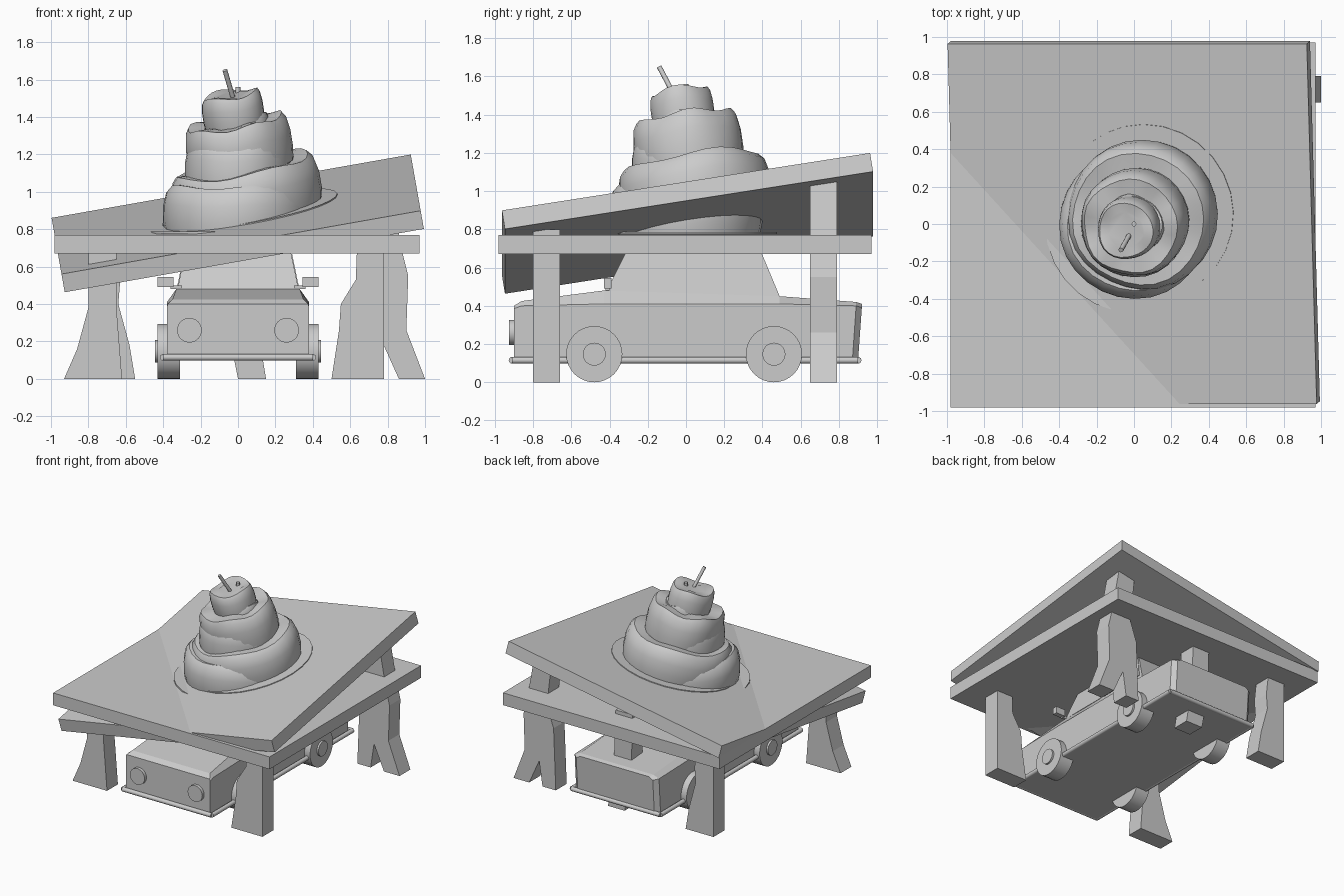
import bpy, bmesh, math
from mathutils import Matrix, Vector, Euler

if "Cube" in bpy.data.objects:
    bpy.data.objects.remove(bpy.data.objects["Cube"])


def make(name, verts, faces, mat=None, smooth=False):
    me = bpy.data.meshes.new(name)
    me.from_pydata([tuple(v) for v in verts], [], faces)
    bm = bmesh.new()
    bm.from_mesh(me)
    if mat:
        bm.transform(mat)
    bmesh.ops.recalc_face_normals(bm, faces=bm.faces)
    bm.to_mesh(me)
    bm.free()
    ob = bpy.data.objects.new(name, me)
    bpy.context.collection.objects.link(ob)
    if smooth:
        bpy.context.view_layer.objects.active = ob
        ob.select_set(True)
        bpy.ops.object.shade_smooth_by_angle(angle=math.radians(40))
        ob.select_set(False)
    return ob


def loft(name, rings, mat=None, smooth=False):
    """Skin equal-length closed rings and cap both ends."""
    n = len(rings[0])
    verts = [p for r in rings for p in r]
    faces = [(k * n + i, k * n + (i + 1) % n, (k + 1) * n + (i + 1) % n, (k + 1) * n + i)
             for k in range(len(rings) - 1) for i in range(n)]
    faces += [tuple(range(n)), tuple(range(len(verts) - n, len(verts)))]
    return make(name, verts, faces, mat, smooth)


def box(name, x0, x1, y0, y1, z0, z1, mat=None):
    q = [(x0, y0), (x1, y0), (x1, y1), (x0, y1)]
    return loft(name, [[(x, y, z) for x, y in q] for z in (z0, z1)], mat)


def rod(name, a, b, r, n=24, mat=None):
    a, b = Vector(a), Vector(b)
    rot = (b - a).to_track_quat('Z', 'Y')
    ring = [rot @ Vector((r * math.cos(i * math.tau / n), r * math.sin(i * math.tau / n), 0)) for i in range(n)]
    return loft(name, [[p + a for p in ring], [p + b for p in ring]], mat, True)


def prism_y(name, pts, y0, y1):
    return loft(name, [[(x, y, z) for x, z in pts] for y in (y0, y1)])


def cake(prefix, mat):
    n = 28
    rod(prefix + "_plate", (0, 0, 0), (0, 0, .012), .475, 28, mat)
    # bulging tiers with slightly uneven rims
    tiers = [(.0, .25, .40, 4), (.24, .49, .285, 5), (.47, .64, .165, 3)]
    for t, (z0, z1, r, k) in enumerate(tiers):
        h = z1 - z0
        rings = []
        for f, s in [(0, .97), (.25, 1), (.6, 1), (.88, .96), (1, .89), (.97, .6)]:
            ring = []
            for i in range(n):
                a = i * math.tau / n
                w = .012 * f * math.sin(k * a + t)
                ring.append(((r * s + w * .4) * math.cos(a), (r * s + w * .4) * math.sin(a), z0 + h * f + w))
            rings.append(ring)
        loft(f"{prefix}_tier_{t + 1}", rings, mat, True)


# Flat table top and tilted second top
box("table_top", -.98, .97, -.98, .97, .67, .77)
R = Euler((math.radians(9), math.radians(-10), 0)).to_matrix().to_4x4()
box("tilted_top", -.975, .975, -.975, .975, -.1, 0, Matrix.Translation((-.01, 0, .88)) @ R)

# Flat cake and tilted cake with candles
cake("flat_cake", Matrix.Translation((0, 0, .775)))
cake("tilted_cake", Matrix.Translation((.065, .065, .898)) @ R)
rod("flat_candle", (0, 0, 1.38), (0, 0, 1.56), .013, 10)
rod("tilted_candle", (-.02, -.05, 1.48), (-.07, -.14, 1.65), .013, 10)

# Table legs, front-view profiles extruded in depth
F, B = (-.8, -.66), (.65, .79)
prism_y("front_left_leg", [(-.8, .7), (-.8, .38), (-.86, .16), (-.93, 0), (-.62, 0), (-.65, .38), (-.65, .7)], *F)
prism_y("front_right_leg", [(.64, .8), (.63, .53), (.55, .4), (.54, .26), (.5, 0), (.78, 0), (.78, .8)], *F)
prism_y("back_left_leg", [(-.8, .7), (-.8, 0), (-.55, 0), (-.58, .18), (-.64, .4), (-.63, .52), (-.65, .7)], *B)
prism_y("back_right_leg", [(.66, 1.02), (.7, .67), (.64, .5), (.62, 0), (.74, 0), (.77, .2), (.86, 0), (1, 0),
                           (.9, .26), (.91, .55), (.88, .67), (.81, 1.05)], *B)
prism_y("middle_leg", [(-.07, .8), (-.06, .3), (0, 0), (.15, 0), (.1, .3), (.08, .8)], *B)


# Car body: cross-sections from nose to tail
def section(y, w, zs, zt, wt):
    return [(-w, y, .11), (w, y, .11), (w, y, zs), (wt, y, zt), (-wt, y, zt), (-w, y, zs)]


body = loft("car_body", [section(-.9, .38, .385, .40, .375), section(-.86, .38, .40, .425, .35),
                         section(-.43, .38, .41, .48, .33), section(.49, .38, .41, .45, .33),
                         section(.87, .38, .40, .42, .33), section(.9, .345, .39, .41, .31)])
for v in body.data.vertices:      # tail leans outward at the top
    if v.co.y > .86 and v.co.z > .2:
        v.co.y += .02


# Cabin with thin window panes
def quad(w0, y0, y1, z, f):
    return [(-w0, y0, z), (w0, y0, z), (w0 * f, y1, z), (-w0 * f, y1, z)]


loft("cabin", [quad(.33, -.43, .49, .45, 1), quad(.28, -.31, .39, .69, 1), quad(.25, -.27, .35, .73, 1)])
for s in (-1, 1):
    for nm, ys in (("front", (-.38, .0, .0, -.29)), ("rear", (.02, .45, .39, .02))):
        ring = [(.327, ys[0], .48), (.327, ys[1], .48), (.289, ys[2], .665), (.289, ys[3], .665)]
        loft(f"{nm}_side_window_{s}", [[(s * (x + d), y, z) for x, y, z in ring] for d in (-.01, .001)])

# Bumper strip around the base
rails = [(-.4, -.91), (.4, -.91), (.4, .9), (-.4, .9)]
for i in range(4):
    a, b = rails[i], rails[(i + 1) % 4]
    rod(f"bumper_strip_{i}", (*a, .115), (*b, .115), .018, 10)
box("underbody", -.4, .4, -.91, .9, .1, .115)

# Mirrored wheels, hubs, headlights and door mirrors
for s in (-1, 1):
    for nm, y in (("front", -.48), ("rear", .46)):
        rod(f"{nm}_wheel_{s}", (s * .31, y, .147), (s * .43, y, .147), .147, 32)
        rod(f"{nm}_hub_{s}", (s * .42, y, .147), (s * .445, y, .147), .06)
    rod(f"headlight_{s}", (s * .26, -.88, .26), (s * .26, -.925, .26), .066)
    box(f"mirror_{s}", *sorted((s * .345, s * .43)), -.43, -.39, .49, .545)
    box(f"mirror_arm_{s}", *sorted((s * .3, s * .36)), -.42, -.4, .48, .5)
